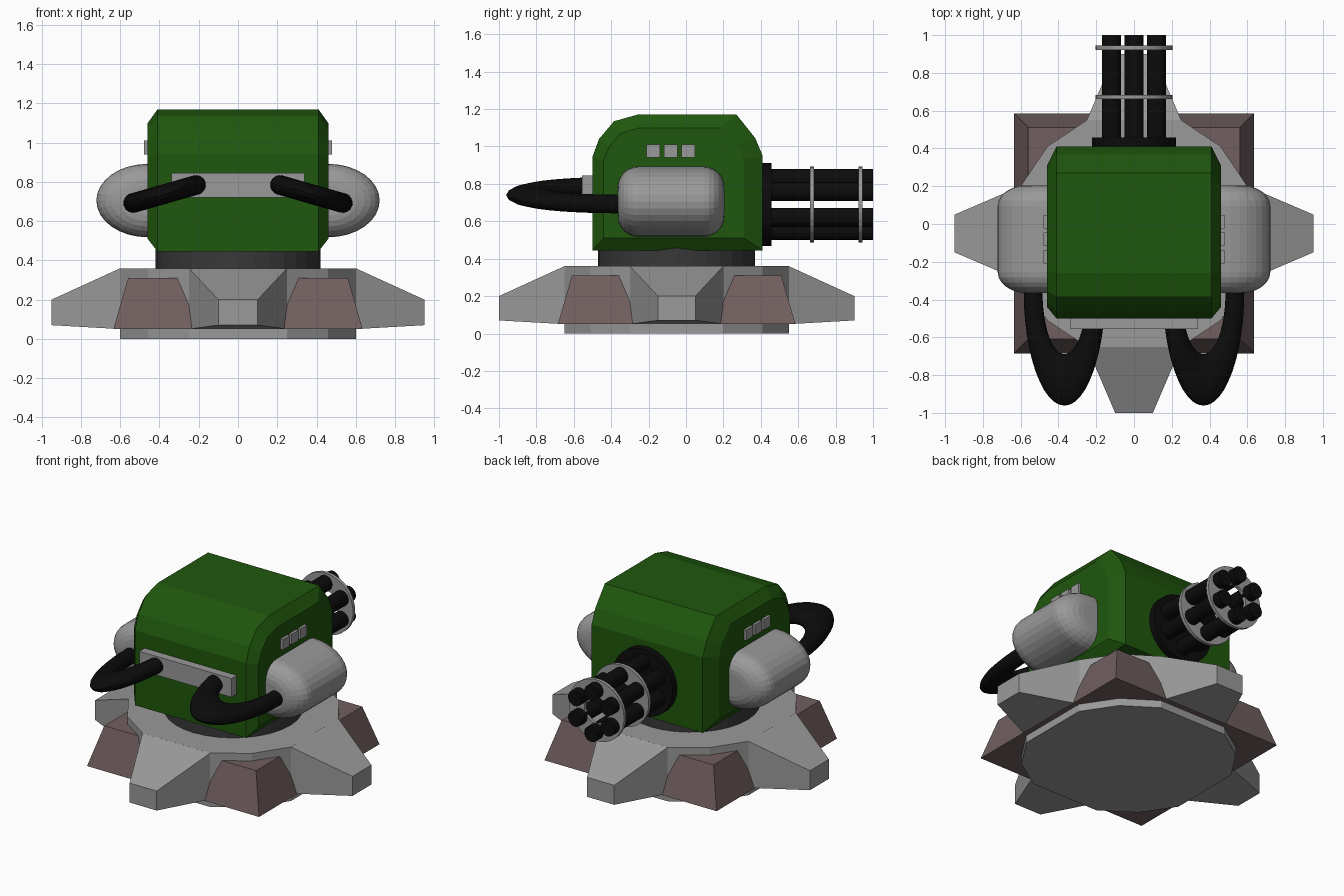
import bpy, bmesh
from math import sin, cos, pi, radians
from mathutils import Vector, Matrix

if "Cube" in bpy.data.objects:
    bpy.data.objects.remove(bpy.data.objects["Cube"])

CY = -0.05          # base centre in y
GUN_Z = 0.69        # gun axis height


def material(name, rgb):
    m = bpy.data.materials.new(name)
    m.diffuse_color = (*rgb, 1)
    m.use_nodes = True
    m.node_tree.nodes["Principled BSDF"].inputs["Base Color"].default_value = m.diffuse_color
    return m


GREY = material("grey_metal", (0.32, 0.32, 0.32))
GREEN = material("green_paint", (0.014, 0.095, 0.004))
BROWN = material("brown_metal", (0.165, 0.115, 0.115))
BLACK = material("black_rubber", (0.0035, 0.0035, 0.0035))
DARK = material("dark_metal", (0.04, 0.04, 0.04))


def loft(name, sections, mat=GREY, loop=False):
    """Skin closed cross-sections; cap both ends unless they form a loop."""
    bm = bmesh.new()
    rings = [[bm.verts.new(p) for p in s] for s in sections]
    n = len(rings[0])
    pairs = list(zip(rings, rings[1:])) + ([(rings[-1], rings[0])] if loop else [])
    for a, b in pairs:
        for i in range(n):
            j = (i + 1) % n
            bm.faces.new((a[i], a[j], b[j], b[i]))
    if not loop:
        bm.faces.new(rings[0])
        bm.faces.new(rings[-1])
    bmesh.ops.recalc_face_normals(bm, faces=bm.faces)
    me = bpy.data.meshes.new(name)
    bm.to_mesh(me)
    bm.free()
    ob = bpy.data.objects.new(name, me)
    bpy.context.collection.objects.link(ob)
    me.materials.append(mat)
    return ob


def circle_y(r, y, x=0, z=0, n=32, sx=1):
    return [(x + sx * r * cos(2 * pi * i / n), y, z + r * sin(2 * pi * i / n)) for i in range(n)]


def circle_z(r, z, n=32):
    return [(r * cos(2 * pi * i / n), CY + r * sin(2 * pi * i / n), z) for i in range(n)]


def square(h, z):
    return [(sx * h, CY + sy * h, z) for sx, sy in ((1, 1), (-1, 1), (-1, -1), (1, -1))]


def box(name, x0, x1, y0, y1, z0, z1, mat=GREY):
    return loft(name, [[(x0, y0, z), (x1, y0, z), (x1, y1, z), (x0, y1, z)] for z in (z0, z1)], mat)


# Twelve-sided base plate: long sides behind the legs, short sides at the corners
angles = [radians(q * 90 + a) for q in range(4) for a in (22.5, 45, 67.5)]
loft("base_plate", [[(0.65 * cos(a), CY + 0.65 * sin(a), z) for a in angles] for z in (0, 0.36)])

# Four tapered legs
for i in range(4):
    rot = Matrix.Rotation(i * pi / 2, 3, 'Z')
    sections = [[rot @ Vector(p) + Vector((0, CY, 0)) for p in
                 ((r, -w, z0), (r, w, z0), (r, w, z1), (r, -w, z1))]
                for r, w, z0, z1 in ((0.60, 0.25, 0.05, 0.36), (0.95, 0.10, 0.07, 0.20))]
    loft(f"leg_{i + 1}", sections)

# Brown corner block showing between the legs
loft("corner_block", [square(0.635, 0.05), square(0.56, 0.31)], BROWN)

# Turntable
loft("turntable", [circle_z(0.42, 0.34), circle_z(0.42, 0.46)], DARK)

# Chamfered turret body: full profile inside, inset profile on the side faces
outer = [(-0.50, 0.445), (-0.50, 0.945), (-0.465, 1.04), (-0.385, 1.135), (-0.26, 1.17),
         (0.27, 1.17), (0.37, 1.045), (0.41, 0.95), (0.41, 0.445)]
inner = [(-0.44, 0.51), (-0.44, 0.925), (-0.41, 1.00), (-0.35, 1.07), (-0.25, 1.10),
         (0.19, 1.10), (0.275, 1.01), (0.31, 0.93), (0.31, 0.51)]
loft("turret_body", [[(x, y, z) for y, z in prof] for x, prof in
                     ((-0.46, inner), (-0.41, outer), (0.41, outer), (0.46, inner))], GREEN)

# Rear connector plate
box("rear_plate", -0.34, 0.34, -0.555, -0.48, 0.72, 0.845)

for s, side in ((-1, "left"), (1, "right")):
    # Side pod with rounded ends
    R, e = 0.187, 0.11
    steps = [radians(15 * k) for k in range(7)]
    prof = [(R - e + e * sin(a), -0.365 + e * (1 - cos(a))) for a in steps]
    prof += [(R - e + e * cos(a), 0.095 + e * sin(a)) for a in steps]
    loft(f"pod_{side}", [circle_y(r, y, s * 0.46, 0.705, 32, 1.4) for r, y in prof])

    # Three vents
    for k, y in enumerate((-0.21, -0.117, -0.025)):
        x0, x1 = sorted((s * 0.44, s * 0.478))
        box(f"vent_{side}_{k + 1}", x0, x1, y, y + 0.072, 0.94, 1.01)

    # Stretched half-ring hose, tilted down to the pod
    tilt = Matrix.Rotation(s * radians(16), 3, 'Y')
    sections = []
    for i in range(25):
        a = pi + pi * i / 24
        ring = []
        for j in range(16):
            b = 2 * pi * j / 16
            d = 0.173 + 0.05 * cos(b)
            p = Vector((d * cos(a), 2.72 * d * sin(a), 0.05 * sin(b)))
            ring.append(tilt @ p + Vector((s * 0.368, -0.355, 0.74)))
        sections.append(ring)
    loft(f"hose_{side}", sections, BLACK)

# Rotary gun: mount, six barrels, two clamp rings
loft("gun_mount", [circle_y(0.222, y, 0, GUN_Z) for y in (0.38, 0.457)], BLACK)
for i in range(6):
    a = radians(90 + 60 * i)
    x, z = 0.138 * cos(a), GUN_Z + 0.138 * sin(a)
    loft(f"barrel_{i + 1}", [circle_y(0.051, y, x, z, 20) for y in (0.44, 1.0)], BLACK)
for i, y in enumerate((0.662, 0.922)):
    prof = ((0.09, y), (0.204, y), (0.204, y + 0.022), (0.09, y + 0.022))
    loft(f"clamp_ring_{i + 1}", [circle_y(r, yy, 0, GUN_Z) for r, yy in prof], loop=True)
